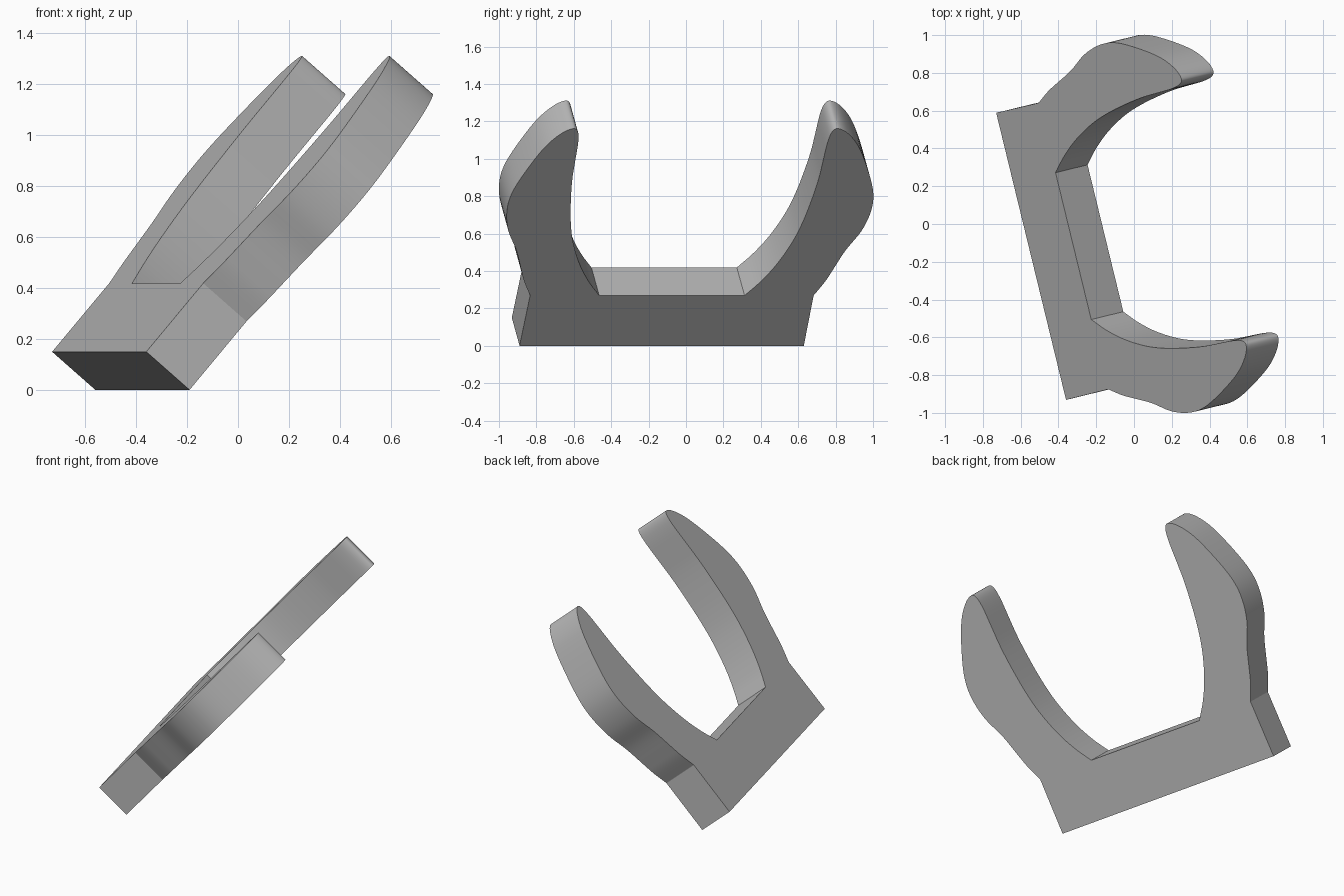
import bpy, bmesh
from mathutils import Vector, Matrix

if "Cube" in bpy.data.objects:
    bpy.data.objects.remove(bpy.data.objects["Cube"])

THICK = 0.23
STEPS = 5

# Half outline in the plate's own plane (across, up); the other half is mirrored
shoulder = (0.78, 0.354)
arm = [shoulder, (0.827, 0.45), (0.856, 0.53), (0.905, 0.67), (0.972, 0.81),
       (1.002, 0.95), (0.993, 1.08), (0.938, 1.24), (0.863, 1.40),
       (0.788, 1.495), (0.728, 1.529), (0.699, 1.505), (0.686, 1.43),
       (0.682, 1.30), (0.678, 1.18), (0.664, 1.04), (0.640, 0.88),
       (0.605, 0.735), (0.545, 0.58), (0.475, 0.455), (0.40, 0.354)]


def smooth_path(pts, steps):
    """Catmull-Rom curve through the points."""
    p = [Vector(q) for q in pts]
    p = [2 * p[0] - p[1]] + p + [2 * p[-1] - p[-2]]
    out = []
    for a, b, c, d in zip(p, p[1:], p[2:], p[3:]):
        for i in range(steps):
            t = i / steps
            out.append(0.5 * (2 * b + (c - a) * t + (2 * a - 5 * b + 4 * c - d) * t ** 2
                              + (3 * b - a - 3 * c + d) * t ** 3))
    return out + [p[-2]]


half = [Vector((0.782, 0))] + smooth_path(arm, STEPS)
outline = half + [Vector((-q.x, q.y)) for q in reversed(half)]

# Tilted frame of the plate
across = Vector((-0.2365, 0.9716, 0)).normalized()
normal = Vector((0.737, 0.180, -0.650)).normalized()
up = across.cross(normal)
if up.z < 0:
    up.negate()
origin = Vector((-0.375, -0.13, 0))

# Forked plate: outline face extruded through its thickness
bm = bmesh.new()
face = bm.faces.new([bm.verts.new(origin + across * q.x + up * q.y) for q in outline])
ext = bmesh.ops.extrude_face_region(bm, geom=[face], use_keep_orig=True)
bmesh.ops.translate(bm, vec=-normal * THICK,
                    verts=[g for g in ext["geom"] if isinstance(g, bmesh.types.BMVert)])
bmesh.ops.recalc_face_normals(bm, faces=bm.faces)
mesh = bpy.data.meshes.new("forked_plate")
bm.to_mesh(mesh)
bm.free()

plate = bpy.data.objects.new("forked_plate", mesh)
bpy.context.collection.objects.link(plate)
grey = bpy.data.materials.new("mid grey")
grey.diffuse_color = (0.47, 0.47, 0.47, 1)
grey.use_nodes = True
grey.node_tree.nodes["Principled BSDF"].inputs["Base Color"].default_value = grey.diffuse_color
mesh.materials.append(grey)

# Smooth arms with sharp plate edges
bpy.context.view_layer.objects.active = plate
plate.select_set(True)
bpy.ops.object.shade_smooth_by_angle(angle=0.4)
